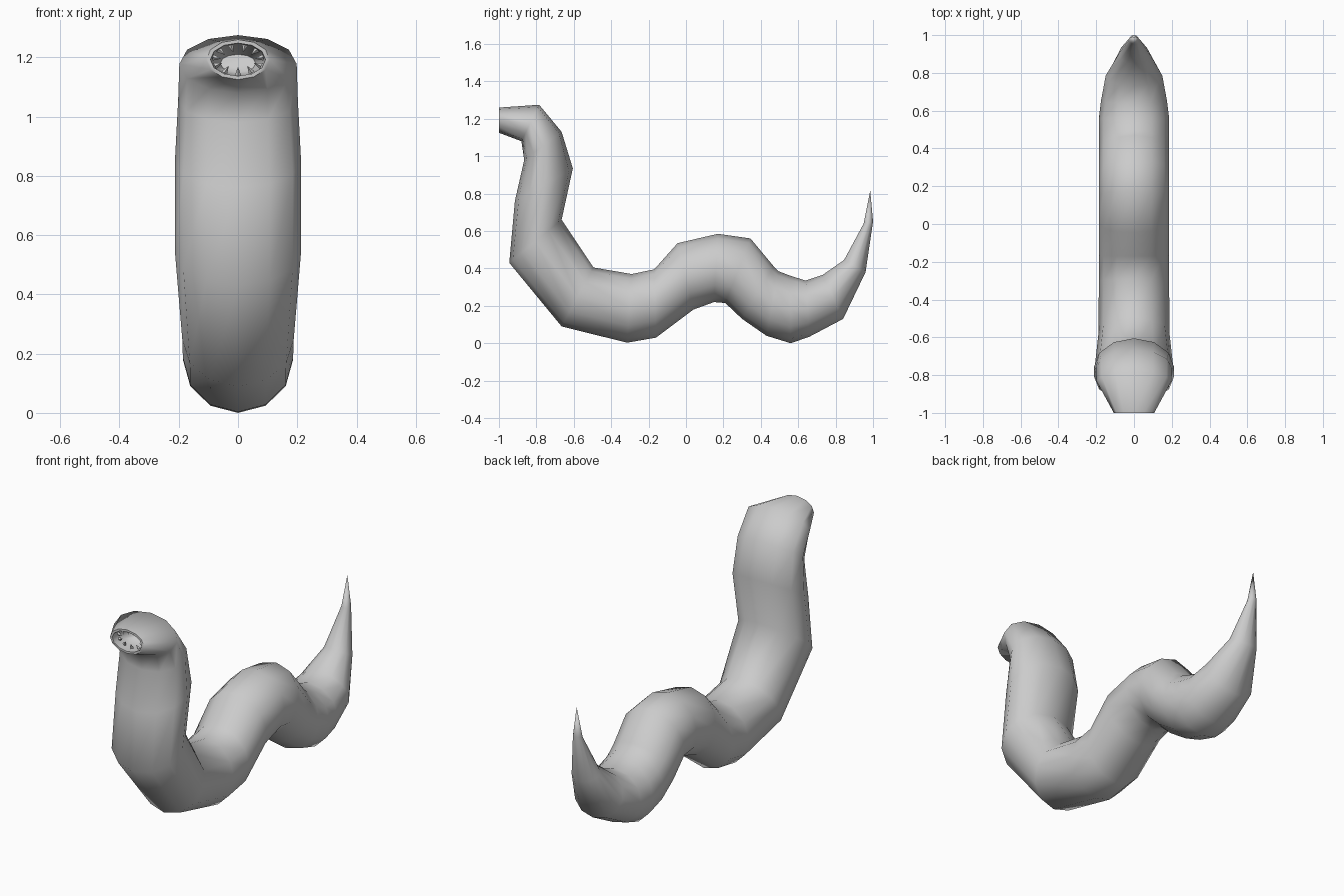
import bpy, bmesh
from math import sin, cos, pi, radians
from mathutils import Vector

if "Cube" in bpy.data.objects:
    bpy.data.objects.remove(bpy.data.objects["Cube"])

SIDES = 12

# Body rings from mouth to tail: back/top (y, z), front/bottom (y, z), half width
RINGS = [
    (-1.00, 1.26, -1.00, 1.125, 0.107),
    (-0.785, 1.275, -0.88, 1.08, 0.198),
    (-0.665, 1.13, -0.865, 0.98, 0.202),
    (-0.605, 0.935, -0.915, 0.76, 0.213),
    (-0.665, 0.66, -0.945, 0.43, 0.213),
    (-0.495, 0.405, -0.665, 0.09, 0.188),
    (-0.29, 0.37, -0.315, 0.003, 0.186),
    (-0.17, 0.395, -0.16, 0.03, 0.186),
    (-0.045, 0.535, 0.04, 0.18, 0.186),
    (0.17, 0.585, 0.15, 0.22, 0.186),
    (0.345, 0.56, 0.21, 0.215, 0.186),
    (0.47, 0.41, 0.30, 0.13, 0.186),
    (0.495, 0.385, 0.43, 0.04, 0.186),
    (0.56, 0.36, 0.56, 0.0, 0.186),
    (0.64, 0.335, 0.66, 0.035, 0.175),
    (0.73, 0.365, 0.84, 0.13, 0.15),
    (0.845, 0.445, 0.96, 0.38, 0.08),
    (0.95, 0.64, 1.00, 0.65, 0.025),
]
# Mouth lining rings, from the deep throat out to the lip
THROAT = [
    (-0.84, 1.21, -0.86, 1.15, 0.06),
    (-0.93, 1.243, -0.93, 1.137, 0.088),
    (-1.00, 1.248, -1.00, 1.137, 0.093),
]


def finish(bm, name):
    bmesh.ops.recalc_face_normals(bm, faces=bm.faces)
    mesh = bpy.data.meshes.new(name)
    bm.to_mesh(mesh)
    bm.free()
    obj = bpy.data.objects.new(name, mesh)
    bpy.context.collection.objects.link(obj)
    return obj


def add_ring(bm, yt, zt, yb, zb, w):
    top, bottom = Vector((0, yt, zt)), Vector((0, yb, zb))
    mid, up = (top + bottom) / 2, (top - bottom) / 2
    return [bm.verts.new(mid + up * cos(a) + Vector((w * sin(a), 0, 0)))
            for a in (2 * pi * i / SIDES for i in range(SIDES))]


# Worm body with hollow mouth and pointed tail
bm = bmesh.new()
loops = [add_ring(bm, *r) for r in THROAT + RINGS]
for a, b in zip(loops, loops[1:]):
    for i in range(SIDES):
        j = (i + 1) % SIDES
        bm.faces.new((a[i], a[j], b[j], b[i]))
bm.faces.new(loops[0])
tip = bm.verts.new((0, 0.985, 0.815))
for i in range(SIDES):
    bm.faces.new((loops[-1][i], loops[-1][(i + 1) % SIDES], tip))
body = finish(bm, "worm_body")
bpy.context.view_layer.objects.active = body
body.select_set(True)
bpy.ops.object.shade_smooth_by_angle(angle=radians(62))

# Ring of small pointed teeth inside the lip
bm = bmesh.new()
TEETH = 11
for k in range(TEETH):
    a = 2 * pi * (k + 0.5) / TEETH
    root = Vector((0.086 * sin(a), -0.955, 1.192 + 0.053 * cos(a)))
    inward = Vector((-sin(a), -0.35, -cos(a))).normalized()
    side = Vector((cos(a), 0, -sin(a)))
    base = [bm.verts.new(root + 0.011 * (side * cos(t) + Vector((0, sin(t), 0))))
            for t in (2 * pi * i / 4 for i in range(4))]
    point = bm.verts.new(root + inward * 0.03)
    bm.faces.new(base)
    for i in range(4):
        bm.faces.new((base[i], base[(i + 1) % 4], point))
finish(bm, "teeth")
